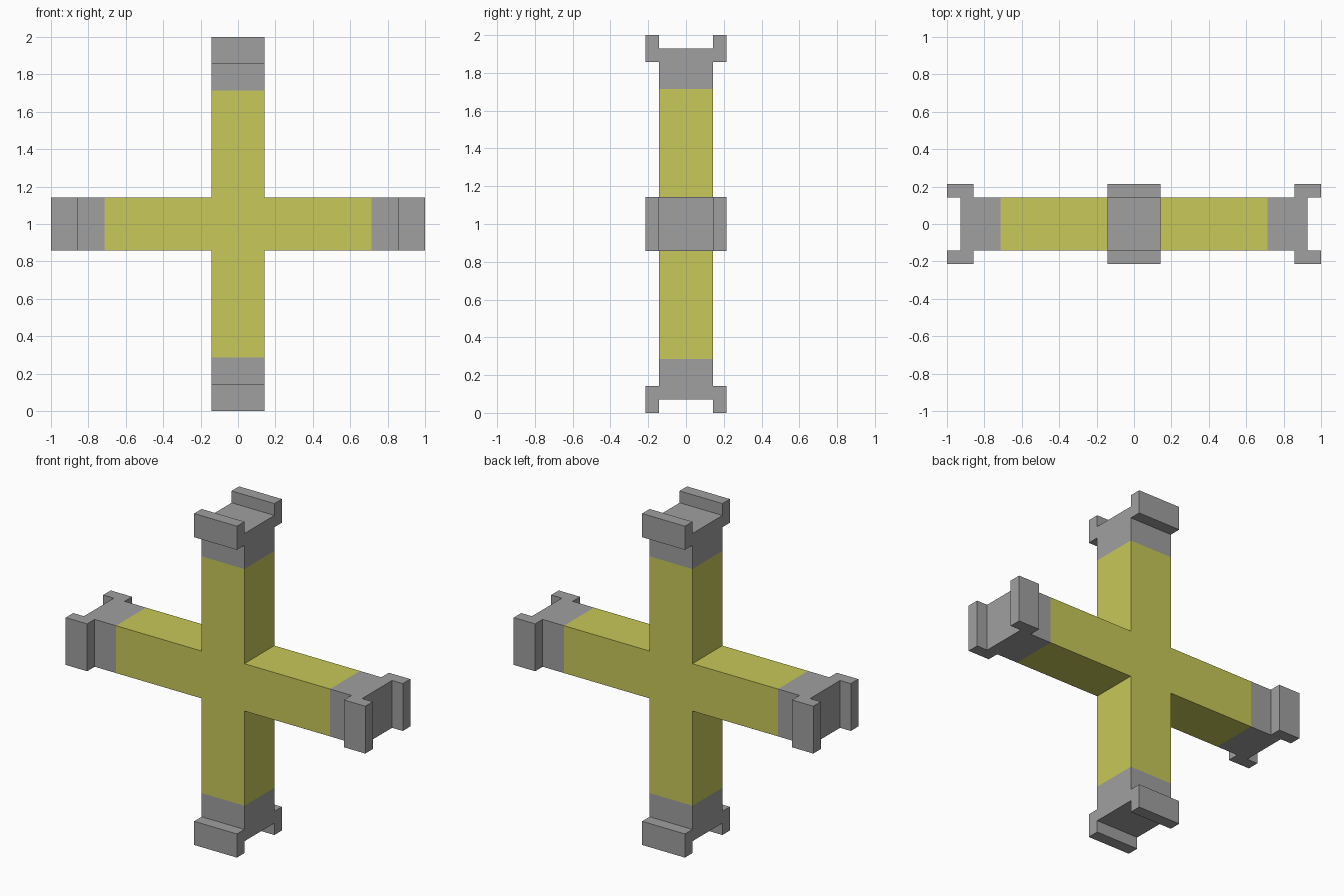
import bpy, bmesh, math
from mathutils import Matrix, Vector

if "Cube" in bpy.data.objects:
    bpy.data.objects.remove(bpy.data.objects["Cube"])

U = 1 / 7  # base grid unit of the model
CENTRE = Matrix.Translation((0, 0, 1))


def material(name, rgb):
    m = bpy.data.materials.new(name)
    m.diffuse_color = (*rgb, 1)
    m.use_nodes = True
    m.node_tree.nodes["Principled BSDF"].inputs["Base Color"].default_value = m.diffuse_color
    return m


yellow = material("yellow", (0.58, 0.58, 0.10))
grey = material("grey", (0.35, 0.35, 0.35))


def prism(name, points, direction, mat, is_joint):
    """Extrude a closed profile; drop the hidden faces where parts meet."""
    bm = bmesh.new()
    face = bm.faces.new([bm.verts.new(Vector(p) * U) for p in points])
    new = bmesh.ops.extrude_face_region(bm, geom=[face], use_keep_orig=True)["geom"]
    bmesh.ops.translate(bm, vec=Vector(direction) * U,
                        verts=[v for v in new if isinstance(v, bmesh.types.BMVert)])
    bmesh.ops.recalc_face_normals(bm, faces=bm.faces)
    hidden = [f for f in bm.faces if is_joint(f.calc_center_median() / U)]
    bmesh.ops.delete(bm, geom=hidden, context="FACES")
    mesh = bpy.data.meshes.new(name)
    bm.to_mesh(mesh)
    bm.free()
    mesh.materials.append(mat)
    ob = bpy.data.objects.new(name, mesh)
    bpy.context.collection.objects.link(ob)
    ob.matrix_world = CENTRE
    return ob


# Yellow cross, extruded front to back, open at the four arm ends
quarter = [(5, -1), (5, 1), (1, 1)]
cross = []
for i in range(4):
    c, s = round(math.cos(i * math.pi / 2)), round(math.sin(i * math.pi / 2))
    cross += [(c * x - s * z, -1, s * x + c * z) for x, z in quarter]
prism("cross_beam", cross, (0, 2, 0), yellow,
      lambda c: max(abs(c.x), abs(c.z)) > 4.9)

# Grey end fitting: neck with a front and back lug around a shallow notch
half = [(5, 1), (6, 1), (6, 1.5), (7, 1.5), (7, 1), (6.5, 1)]
outline = half + [(x, -y) for x, y in reversed(half)]
profile = [(x, y, -1) for x, y in outline]
for i, side in enumerate(("right", "top", "left", "bottom")):
    cap = prism(side + "_end_fitting", profile, (0, 0, 2), grey,
                lambda c: c.x < 5.1)
    cap.matrix_world = CENTRE @ Matrix.Rotation(-i * math.pi / 2, 4, "Y")
